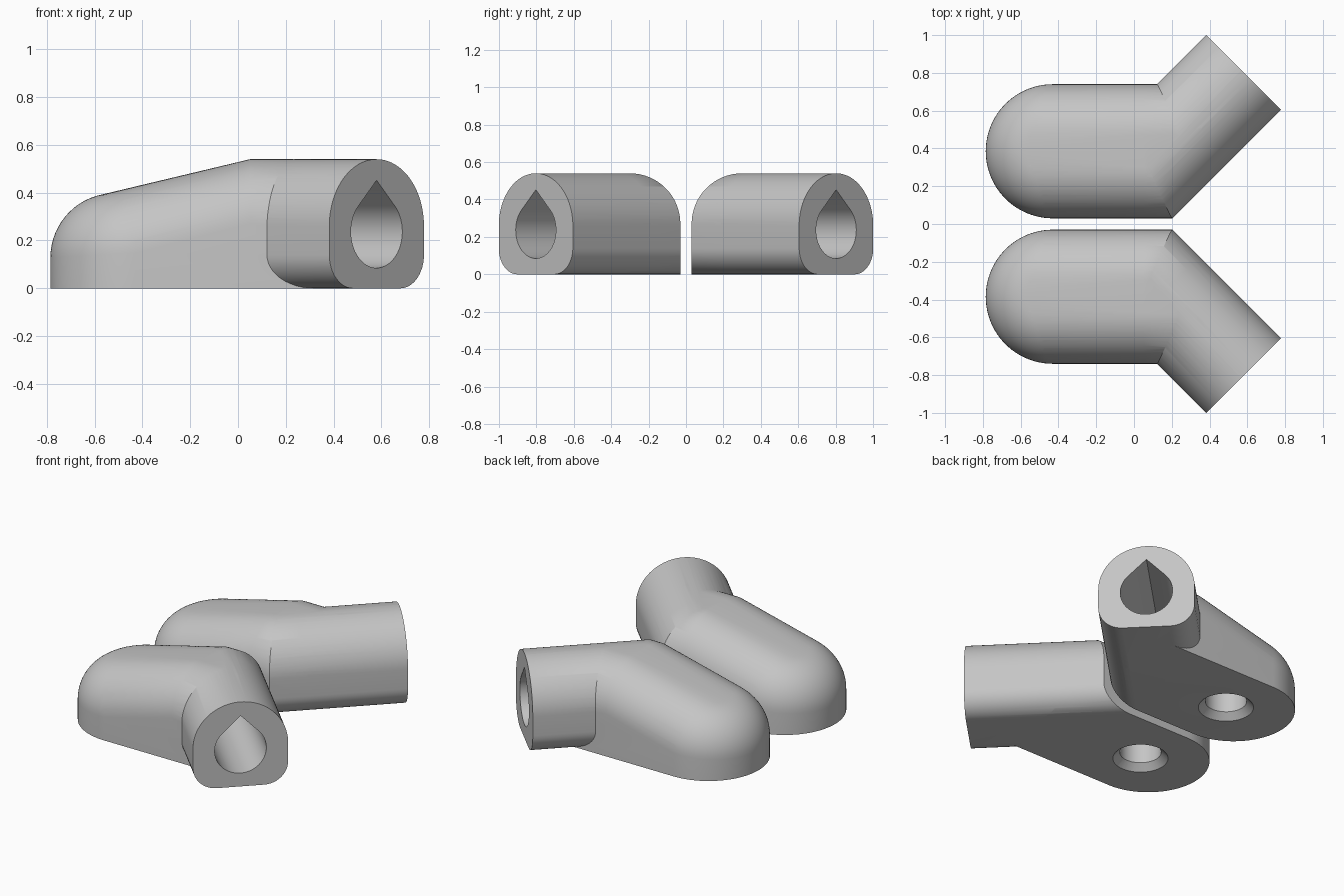
import bpy, bmesh
from math import sin, cos, pi, radians, sqrt
from mathutils import Vector, Matrix

cube = bpy.data.objects.get("Cube")
if cube:
    bpy.data.objects.remove(cube, do_unlink=True)

gray = bpy.data.materials.new("plain_gray")
gray.use_nodes = True
gray.diffuse_color = (0.56, 0.56, 0.56, 1)
gray.node_tree.nodes["Principled BSDF"].inputs["Base Color"].default_value = gray.diffuse_color

AXIS = Vector((1, 1, 0)).normalized()      # direction of the angled arm
SIDE = Vector((1, -1, 0)).normalized()     # outer side of the arm
ARM_END = Vector((0.58, 0.803, 0))
TOP, ARM_R, CORNER = 0.54, 0.28, 0.14
MID_Y, HALF, FILLET = 0.385, 0.355, 0.27   # body centre line, half width, top rounding
ROUND_X, BREAK_X, BODY_END = -0.43, 0.05, 0.36
SLOPE = 0.238


def make_object(name, bm):
    bmesh.ops.recalc_face_normals(bm, faces=bm.faces[:])
    mesh = bpy.data.meshes.new(name)
    bm.to_mesh(mesh)
    bm.free()
    mesh.materials.append(gray)
    ob = bpy.data.objects.new(name, mesh)
    bpy.context.scene.collection.objects.link(ob)
    return ob


def arc(cx, cz, r, a0, a1, n):
    steps = [radians(a0 + (a1 - a0) * i / n) for i in range(n + 1)]
    return [(cx + r * cos(a), cz + r * sin(a)) for a in steps]


def prism(name, profile, back, front=0.0):
    """Extrude a (side, height) profile along the arm axis."""
    bm = bmesh.new()
    rings = [[bm.verts.new(ARM_END + AXIS * d + SIDE * u + Vector((0, 0, z)))
              for u, z in profile] for d in (-back, front)]
    n = len(profile)
    for ring in rings:
        bm.faces.new(ring)
    for i in range(n):
        j = (i + 1) % n
        bm.faces.new((rings[0][i], rings[0][j], rings[1][j], rings[1][i]))
    return make_object(name, bm)


# Body: rounded end with sloping top, running into the bend
bm = bmesh.new()
for i in range(49):
    t = radians(90 + 180 * i / 48)
    out = Vector((cos(t), sin(t), 0))
    centre = Vector((ROUND_X, MID_Y, 0)) + out * (HALF - FILLET)
    centre.z = TOP - SLOPE * (BREAK_X - centre.x) - FILLET * sqrt(1 + SLOPE ** 2)
    bm.verts.new(Vector((ROUND_X, MID_Y, 0)) + out * HALF)
    for k in range(17):
        p = pi / 2 * k / 16
        bm.verts.new(centre + FILLET * (out * cos(p) + Vector((0, 0, sin(p)))))
for x in (BREAK_X, BODY_END):
    for s in (-1, 1):
        bm.verts.new((x, MID_Y + s * HALF, 0))
        for u, z in arc(HALF - FILLET, TOP - FILLET, FILLET, 0, 90, 16):
            bm.verts.new((x, MID_Y + s * u, z))
hull = bmesh.ops.convex_hull(bm, input=bm.verts[:])
bmesh.ops.delete(bm, geom=[v for v in bm.verts if not v.link_faces], context='VERTS')
body = make_object("left_connector", bm)

# Arm: round top, flat bottom with rounded corners
outer = (arc(ARM_R - CORNER, CORNER, CORNER, -90, 0, 12)
         + arc(0, TOP - ARM_R, ARM_R, 0, 90, 24))
inner = [(-u, z) for u, z in reversed(outer[:-1])]
arm = prism("arm", outer + inner, 0.61)

# Trim that gives the bend the arm's outer contour
trim = prism("bend_trim", outer + [(-2, 1), (-2, -0.5)], 3, 1)

# Teardrop socket in the arm
R = 0.152
drop = arc(0, 0.237, R, -225, 45, 48) + [(0, 0.237 + R * sqrt(2))]
socket = prism("socket_cutter", drop, 0.72, 0.1)

# Countersunk hole under the round end
bm = bmesh.new()
rings = []
for r, z in ((0.2, -0.04), (0.12, 0.04), (0.12, 0.3)):
    rings.append([bm.verts.new((-0.372 + r * cos(2 * pi * i / 48),
                                MID_Y + r * sin(2 * pi * i / 48), z)) for i in range(48)])
bm.faces.new(rings[0])
bm.faces.new(rings[-1])
for a, b in zip(rings, rings[1:]):
    for i in range(48):
        j = (i + 1) % 48
        bm.faces.new((a[i], a[j], b[j], b[i]))
hole = make_object("hole_cutter", bm)

# Combine the parts and bake the result
for tool, op in ((trim, 'INTERSECT'), (arm, 'UNION'),
                 (socket, 'DIFFERENCE'), (hole, 'DIFFERENCE')):
    mod = body.modifiers.new(tool.name, 'BOOLEAN')
    mod.operation, mod.object, mod.solver = op, tool, 'EXACT'
bpy.context.view_layer.update()
baked = bpy.data.meshes.new_from_object(
    body.evaluated_get(bpy.context.evaluated_depsgraph_get()))
body.modifiers.clear()
body.data = baked
for tool in (trim, arm, socket, hole):
    bpy.data.objects.remove(tool, do_unlink=True)
baked.materials.clear()
baked.materials.append(gray)
for poly in baked.polygons:
    poly.material_index = 0

# Mirrored partner
other = baked.copy()
other.transform(Matrix.Scale(-1, 4, (0, 1, 0)))
other.flip_normals()
twin = bpy.data.objects.new("right_connector", other)
bpy.context.scene.collection.objects.link(twin)
body.name, twin.name = "back_connector", "front_connector"

bpy.ops.object.select_all(action='DESELECT')
for ob in (body, twin):
    ob.select_set(True)
bpy.context.view_layer.objects.active = body
bpy.ops.object.shade_smooth_by_angle(angle=radians(30))
